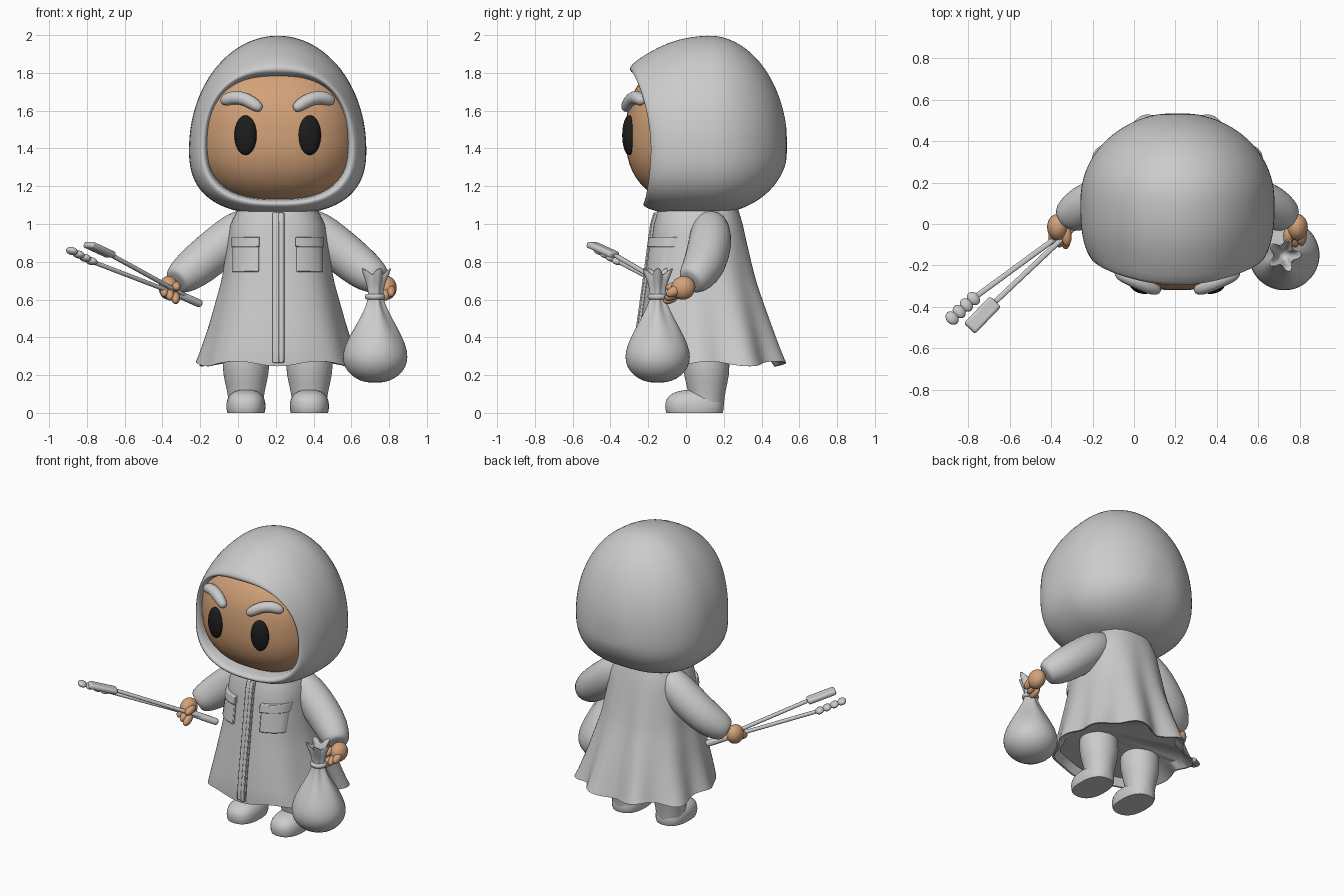
import bpy, bmesh, math
from mathutils import Vector, Matrix

if "Cube" in bpy.data.objects:
    bpy.data.objects.remove(bpy.data.objects["Cube"])

CX = 0.21          # body axis
TAU = 2 * math.pi


def material(name, colour):
    m = bpy.data.materials.new(name)
    m.use_nodes = True
    m.diffuse_color = (*colour, 1)
    m.node_tree.nodes["Principled BSDF"].inputs["Base Color"].default_value = (*colour, 1)
    return m


GREY = material("light grey", (0.6, 0.6, 0.6))
SKIN = material("tan skin", (0.65, 0.36, 0.19))
BLACK = material("black", (0.012, 0.012, 0.012))


def finish(name, bm, mat, subsurf=0, angle=50):
    bmesh.ops.recalc_face_normals(bm, faces=bm.faces)
    mesh = bpy.data.meshes.new(name)
    bm.to_mesh(mesh)
    bm.free()
    mesh.materials.append(mat)
    for p in mesh.polygons:
        p.use_smooth = True
    mesh.set_sharp_from_angle(angle=math.radians(angle))
    ob = bpy.data.objects.new(name, mesh)
    bpy.context.collection.objects.link(ob)
    if subsurf:
        mod = ob.modifiers.new("smooth", "SUBSURF")
        mod.levels = mod.render_levels = subsurf
    return ob


def loft(name, rings, mat, subsurf=0, caps=(True, True), angle=50):
    bm = bmesh.new()
    vs = [[bm.verts.new(p) for p in r] for r in rings]
    n = len(vs[0])
    for a, b in zip(vs, vs[1:]):
        for i in range(n):
            j = (i + 1) % n
            bm.faces.new((a[i], a[j], b[j], b[i]))
    for cap, ring in zip(caps, (vs[0], vs[-1])):
        if cap:
            bm.faces.new(ring)
    return finish(name, bm, mat, subsurf, angle)


def tube(name, points, mat, sides=16, subsurf=1):
    """Round limb through (x, y, z, radius) points."""
    ps = [Vector(p[:3]) for p in points]
    rings = []
    for i, p in enumerate(ps):
        d = ps[min(i + 1, len(ps) - 1)] - ps[max(i - 1, 0)]
        q = d.to_track_quat("Z", "Y")
        rings.append([p + q @ Vector((math.cos(TAU * k / sides), math.sin(TAU * k / sides), 0)) * points[i][3]
                      for k in range(sides)])
    return loft(name, rings, mat, subsurf, angle=100)


def ball(name, loc, radii, mat, rot=None, shape=None, seg=32):
    bm = bmesh.new()
    bmesh.ops.create_uvsphere(bm, u_segments=seg, v_segments=seg // 2, radius=1)
    rot = rot or Matrix()
    for v in bm.verts:
        co = shape(v.co) if shape else v.co
        v.co = Vector(loc) + rot @ Vector(c * r for c, r in zip(co, radii))
        v.co.z = max(v.co.z, 0)
    return finish(name, bm, mat, angle=60)


def bar(name, p, q, width, height, mat):
    p, q = Vector(p), Vector(q)
    d = q - p
    m = Matrix.Translation((p + q) / 2) @ d.to_track_quat("Y", "Z").to_matrix().to_4x4()
    bm = bmesh.new()
    bmesh.ops.create_cube(bm, size=1, matrix=m @ Matrix.Diagonal((width, d.length, height, 1)))
    ob = finish(name, bm, mat)
    mod = ob.modifiers.new("rounded", "BEVEL")
    mod.width, mod.segments = min(width, height) * 0.4, 3
    return ob


# Hood: rings run from inside the opening, over the rim, to the back
def hood_ring(y, sx, top, bottom, lean=0, n_top=2.0, seg=64):
    ring = []
    for i in range(seg):
        c, s = math.cos(TAU * i / seg), math.sin(TAU * i / seg)
        n, h = (n_top, 0.6 * top) if s > 0 else (2.6, 0.35 * bottom)
        k = (abs(c) ** n + abs(s) ** n) ** (-1 / n)
        ring.append((CX + 0.47 * sx * c * k, y - lean * s * s * (0.11 if s > 0 else 0.04), 1.4 + h * s * k))
    return ring


rings = [hood_ring(*r) for r in (
    (0.0, 0.77, 0.62, 0.75, 0.8, 2.6), (-0.13, 0.78, 0.64, 0.77, 1, 2.6), (-0.172, 0.8, 0.66, 0.79, 1, 2.6),
    (-0.19, 0.83, 0.69, 0.83, 1, 2.4), (-0.185, 0.87, 0.74, 0.88, 1, 2.2), (-0.13, 0.94, 0.84, 0.96, 0.7),
    (-0.06, 0.98, 0.94, 0.99, 0.3), (0.02, 1, 0.985, 1))]
for i in range(12):
    a = math.pi / 2 * i / 12.2
    rings.append(hood_ring(0.12 + 0.42 * math.sin(a), *[math.cos(a)] * 3))
loft("hood", rings, GREY, 1, (False, True), 100)

# Face: soft rounded block showing in the hood opening
FACE_C, FACE_R, POW = (CX, 0.1, 1.47), (0.44, 0.42, 0.42), 2.4


def face_shape(v):
    v = v / sum(abs(c) ** POW for c in v) ** (1 / POW)
    return Vector((v.x, v.y * (0.75 if v.y > 0 else 1), v.z * (0.9 if v.z < 0 else 1)))


def face_y(dx, z):
    rest = 1 - abs(dx / FACE_R[0]) ** POW - abs((z - FACE_C[2]) / FACE_R[2]) ** POW
    return FACE_C[1] - FACE_R[1] * max(rest, 0) ** (1 / POW)


ball("face", FACE_C, FACE_R, SKIN, shape=face_shape, seg=64)

# Coat: (height, half width, front y, back y, fold depth)
COAT = ((0.26, 0.42, -0.26, 0.51, 0.06), (0.32, 0.4, -0.26, 0.49, 0.05), (0.45, 0.36, -0.245, 0.45, 0.035),
        (0.7, 0.295, -0.21, 0.37, 0.015), (1.0, 0.25, -0.17, 0.3, 0), (1.1, 0.2, -0.14, 0.27, 0))


def coat_at(z):
    z = min(max(z, COAT[0][0]), COAT[-1][0])
    for a, b in zip(COAT, COAT[1:]):
        if z <= b[0]:
            t = (z - a[0]) / (b[0] - a[0])
            return [u + (v - u) * t for u, v in zip(a, b)]


def coat_ring(z, shrink=1, seg=96):
    _, hw, front, back, fold = coat_at(z)
    ring = []
    for i in range(seg):
        a = TAU * i / seg
        c, s = math.cos(a), math.sin(a)
        k = (abs(c) ** 2.5 + abs(s) ** 2.5) ** (-1 / 2.5)
        k *= shrink * (1 + fold * (1 + s) * 0.7 * math.cos(9 * a + math.pi / 2))
        hem = 0.22 * fold * math.cos(6 * a)
        ring.append((CX + hw * c * k, (front + back) / 2 + (back - front) / 2 * s * k, z + hem))
    return ring


def coat_front(dx, z):
    _, hw, front, back, _ = coat_at(z)
    rest = max(1 - abs(dx / hw) ** 2.5, 0) ** (1 / 2.5)
    return (front + back) / 2 - (back - front) / 2 * rest


loft("coat", [coat_ring(0.31, 0.9), coat_ring(0.26, 0.97)] +
     [coat_ring(0.26 + 0.84 * i / 16) for i in range(17)], GREY)


def coat_patch(name, x0, x1, z0, z1, thick, nx=6, nz=12):
    """Cloth panel following the front of the coat."""
    bm = bmesh.new()
    bmesh.ops.create_grid(bm, x_segments=nx, y_segments=nz, size=0.5)
    for v in bm.verts:
        x, z = x0 + (x1 - x0) * (v.co.x + 0.5), z0 + (z1 - z0) * (v.co.y + 0.5)
        v.co = (CX + x, coat_front(x, z) - thick, z)
    back = bmesh.ops.extrude_face_region(bm, geom=bm.faces[:])["geom"]
    for v in back:
        if isinstance(v, bmesh.types.BMVert):
            v.co.y += thick + 0.015
    ob = finish(name, bm, GREY)
    mod = ob.modifiers.new("rounded", "BEVEL")
    mod.width, mod.segments = thick * 0.4, 2
    mod.limit_method, mod.angle_limit = "ANGLE", math.radians(50)


coat_patch("placket", -0.028, 0.035, 0.265, 1.06, 0.012, nz=30)
coat_patch("placket_edge", 0.004, 0.03, 0.265, 1.06, 0.02, nz=30)

for s, side in ((1, "left"), (-1, "right")):
    # Facial details
    ball(side + "_eye", (CX + s * 0.17, face_y(0.17, 1.47), 1.47), (0.06, 0.035, 0.105), BLACK,
         Matrix.Rotation(s * 0.2, 4, "Z"))
    brow = [(0.3, 1.645, 0.012), (0.28, 1.655, 0.034), (0.235, 1.673, 0.037), (0.17, 1.665, 0.037),
            (0.105, 1.62, 0.034), (0.085, 1.605, 0.015)]
    tube(side + "_eyebrow", [(CX + s * x, face_y(x, z) - 0.018, z, r) for x, z, r in brow], GREY)

    # Pockets
    edges = sorted((s * 0.1, s * 0.24))
    coat_patch(side + "_pocket", edges[0], edges[1], 0.745, 0.9, 0.018)
    coat_patch(side + "_pocket_flap", edges[0] - 0.005, edges[1] + 0.005, 0.878, 0.932, 0.028)

    # Sleeves
    arm = [(0.13, 0.13, 1.035, 0.07), (0.2, 0.13, 0.975, 0.105), (0.28, 0.13, 0.9, 0.118),
           (0.42, 0.1, 0.785, 0.115), (0.49, 0.06, 0.73, 0.1), (0.535, 0.03, 0.7, 0.078), (0.54, 0.025, 0.695, 0.06)]
    tube(side + "_sleeve", [(CX + s * x, y, z, r) for x, y, z, r in arm], GREY, 20)

    # Hands with curled fingers
    ball(side + "_palm", (CX + s * 0.578, -0.015, 0.662), (0.052, 0.065, 0.062), SKIN, Matrix.Rotation(0.5, 4, "X"))
    for i in range(3):
        ball(f"{side}_finger_{i + 1}", (CX + s * (0.6 - 0.03 * i), -0.062 - 0.008 * i, 0.645 - 0.018 * i),
             (0.024, 0.048, 0.027), SKIN, Matrix.Rotation(0.5, 4, "X"), seg=16)
    ball(side + "_thumb", (CX + s * 0.535, -0.06, 0.67), (0.024, 0.05, 0.024), SKIN,
         Matrix.Rotation(0.2, 4, "X"), seg=16)

    # Legs and shoes
    lx = CX + s * 0.168
    tube(side + "_leg", [(lx, 0.1, 0.4, 0.12), (lx, 0.105, 0.28, 0.126), (lx, 0.11, 0.2, 0.122),
                         (lx, 0.11, 0.12, 0.1), (lx, 0.11, 0.04, 0.09), (lx, 0.11, 0.005, 0.09)], GREY, 24)
    ball(side + "_shoe", (lx, 0.045, 0.035), (0.103, 0.155, 0.088), GREY,
         shape=lambda v: v / sum(abs(c) ** 2.5 for c in v) ** 0.4)

# Tied sack: (height, radius, pleat depth)
SACK = ((0.16, 0.03, 0), (0.168, 0.075, 0), (0.195, 0.125, 0), (0.24, 0.162, 0), (0.295, 0.175, 0),
        (0.36, 0.162, 0.01), (0.45, 0.115, 0.03), (0.52, 0.073, 0.06), (0.58, 0.045, 0.1), (0.62, 0.036, 0.1),
        (0.67, 0.044, 0.15), (0.715, 0.06, 0.2), (0.755, 0.07, 0.28), (0.75, 0.06, 0.28), (0.7, 0.04, 0.2), (0.64, 0.02, 0))
SX, SY = 0.726, -0.15
loft("sack", [[(SX + r * (1 + f * math.cos(5 * a)) * math.cos(a), SY + r * (1 + f * math.cos(5 * a)) * math.sin(a), z
                + f * 0.06 * math.cos(5 * a)) for a in (TAU * i / 50 for i in range(50))]
              for z, r, f in SACK], GREY, 1, angle=100)
tie = [[(SX + (0.04 + 0.014 * math.cos(b)) * math.cos(a), SY + (0.04 + 0.014 * math.cos(b)) * math.sin(a),
         0.615 + 0.016 * math.sin(b)) for b in (TAU * j / 10 for j in range(10))]
       for a in (TAU * i / 32 for i in range(33))]
loft("sack_tie", tie, GREY, 0, (False, False), 100)

# Tongs: hinge block, two rods, one flat tip and one scalloped tip
hinge = Vector((-0.23, 0.04, 0.593))
ends = (Vector((-0.77, -0.355, 0.8)), Vector((-0.67, -0.375, 0.835)))
bar("tongs_hinge", (-0.33, -0.03, 0.635), (-0.195, 0.06, 0.575), 0.045, 0.04, GREY)
for i, e in enumerate(ends):
    bar(f"tongs_rod_{i + 1}", hinge, e, 0.026, 0.022, GREY)
bar("tongs_flat_tip", ends[1], (-0.795, -0.505, 0.893), 0.075, 0.035, GREY)
tip = Vector((-0.885, -0.46, 0.86)) - ends[0]
turn = tip.to_track_quat("Y", "Z").to_matrix().to_4x4()
for i in range(4):
    ball(f"tongs_scallop_{i + 1}", ends[0] + tip * (0.05 + 0.3 * i), (0.036, 0.03, 0.02), GREY, turn, seg=16)
